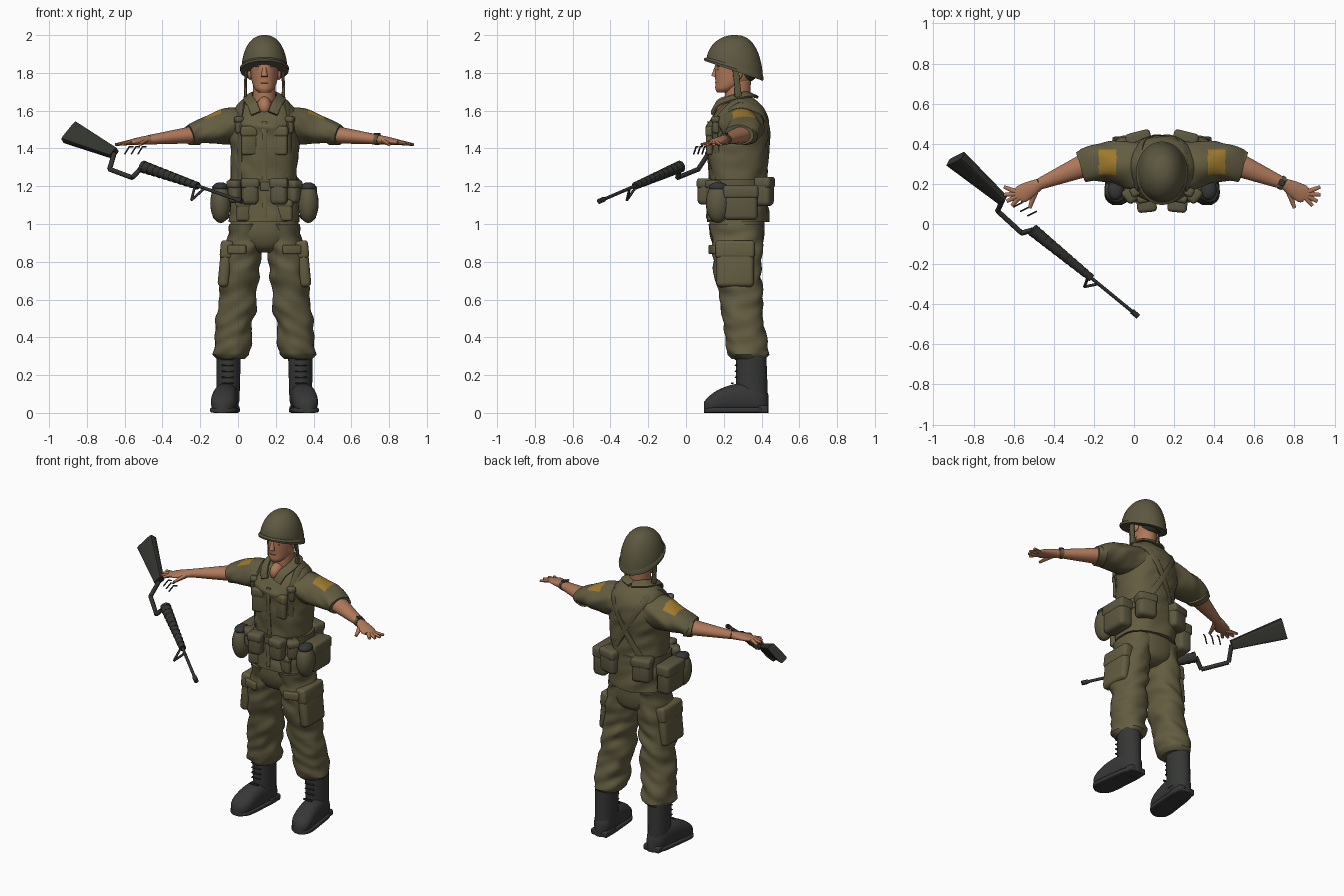
import bpy, bmesh, math
from math import sin, cos, pi, sqrt
from mathutils import Vector, Matrix, noise

if "Cube" in bpy.data.objects:
    bpy.data.objects.remove(bpy.data.objects["Cube"])


def paint(name, red, green, blue):
    material = bpy.data.materials.new(name)
    material.use_nodes = True
    material.diffuse_color = (red, green, blue, 1)
    shader = material.node_tree.nodes["Principled BSDF"]
    shader.inputs["Base Color"].default_value = material.diffuse_color
    shader.inputs["Roughness"].default_value = .8
    return material


CLOTH = paint("olive cloth", .125, .108, .052)
GEAR = paint("olive webbing", .11, .098, .052)
SKIN = paint("skin", .43, .19, .1)
LIPS = paint("lip brown", .26, .1, .06)
HAIR = paint("dark hair", .035, .03, .025)
BOOT = paint("black leather", .036, .038, .036)
METAL = paint("gunmetal", .033, .035, .028)
PATCH = paint("mustard patch", .34, .19, .025)
FRONT, BACK = -1, 1
UP, DEPTH = Vector((0, 0, 1)), Vector((0, 1, 0))
body_centre, world = Vector((.14, 0, 0)), Vector()
made = []


def finish(name, bm, material, mirror, place=body_centre):
    bmesh.ops.recalc_face_normals(bm, faces=bm.faces)
    mesh = bpy.data.meshes.new(name)
    bm.to_mesh(mesh)
    bm.free()
    mesh.materials.append(material)
    part = bpy.data.objects.new(name, mesh)
    part.location = place
    bpy.context.collection.objects.link(part)
    if mirror:
        part.modifiers.new("Mirror", 'MIRROR').use_mirror_merge = False
    made.append(part)
    return part


def steps(count):
    return [i / count for i in range(count + 1)]


def mix(start, end, f):
    return start + (end - start) * f


def smooth(stations, count=5):
    # smooth curve through the stations
    padded = [stations[0], *stations, stations[-1]]
    result = []
    for before, start, end, after in zip(padded, padded[1:], padded[2:], padded[3:]):
        for f in steps(count)[:-1]:
            ease, ramp = f * f * (3 - 2 * f), f * (1 - f)
            result.append([mix(s, e, ease) + ramp / 2 * ((1 - f) * (e - b) - f * (a - s))
                           for b, s, e, a in zip(before, start, end, after)])
    return result + [stations[-1]]


def loft(name, stations, material, up=UP, along=None, sides=28, power=2, folds=0,
         mirror=False, place=body_centre, bend=None):
    # skin over rings given as x, y, z, half width, half height
    centres = [Vector(s[:3]) for s in stations]
    bm = bmesh.new()
    rings = []
    for i, (centre, station) in enumerate(zip(centres, stations)):
        axis = along or (centres[min(i + 1, len(centres) - 1)] - centres[max(i - 1, 0)]).normalized()
        across = (up(centre) if callable(up) else up).cross(axis).normalized()
        above = axis.cross(across)
        ring = []
        for j in range(sides):
            turn = math.tau * (j + .5) / sides
            c, s = (math.copysign(abs(v) ** (2 / power), v) for v in (cos(turn), sin(turn)))
            offset = across * station[3] * c + above * station[4] * s
            point = centre + offset
            if folds:
                stretched = Vector((point.x * 9, point.y * 9, point.z * 16 + point.x * 8))
                point += offset.normalized() * folds * noise.noise(stretched)
            ring.append(bm.verts.new(bend(point) if bend else point))
        rings.append(ring)
    for lower, upper in zip(rings, rings[1:]):
        for j in range(sides):
            bm.faces.new((lower[j - 1], lower[j], upper[j], upper[j - 1]))
    bm.faces.new(rings[0])
    bm.faces.new(rings[-1])
    return finish(name, bm, material, mirror, place)


def column(name, levels, material, **options):
    # upright loft from z, centre y, half width, half depth
    return loft(name, [(0, y, z, w, d) for z, y, w, d in levels], material, up=DEPTH, along=UP, **options)


def taper(name, start, end, first, last, material, **options):
    return loft(name, [(*start, *first), (*end, *last)], material, **options)


def box(name, centre, size, material, turn=0, lean=0, bevel=.01, mirror=True):
    bm = bmesh.new()
    bmesh.ops.create_cube(bm, size=1)
    bmesh.ops.scale(bm, vec=size, verts=bm.verts)
    bmesh.ops.bevel(bm, geom=bm.edges[:], offset=min(bevel, min(size) * .4), segments=3,
                    profile=.5, affect='EDGES')
    bm.transform(Matrix.Translation(centre) @ Matrix.Rotation(turn, 4, 'Z') @ Matrix.Rotation(lean, 4, 'Y'))
    finish(name, bm, material, mirror)


def ball(name, centre, radii, material, mirror=False):
    bm = bmesh.new()
    bmesh.ops.create_uvsphere(bm, u_segments=20, v_segments=12, radius=1)
    bm.transform(Matrix.Translation(centre) @ Matrix.Diagonal((*radii, 1)))
    finish(name, bm, material, mirror)


def pouch(name, centre, size, turn=0, lean=0, material=GEAR):
    width, depth, height = size
    box(name, centre, size, material, turn, lean, bevel=.025)
    lift = Matrix.Rotation(lean, 3, 'Y') @ UP * height / 3
    box(name + "_flap", Vector(centre) + lift, (width + .008, depth + .008, height * .4), material, turn, lean,
        bevel=.018)


# Jacket: nipped waist, flared hem, rounded shoulders, neckline lower in front
CHEST_Y = .275


def girth(z):
    shoulder = sqrt(1 - max(0, (z - 1.5) / .19) ** 2)
    depth = .15 + .06 * abs(z - 1.25)
    return (depth + .025) * shoulder, depth * shoulder


def neckline(point):
    point.z -= 3 * max(0, point.z - 1.5) * max(0, CHEST_Y - point.y)
    return point


def on_jacket(x, z, side):
    width, depth = girth(z)
    return neckline(Vector((x, CHEST_Y + side * depth * sqrt(max(0, 1 - (x / width) ** 2)), z)))


def outward(point):
    return point - Vector((0, CHEST_Y, min(point.z, 1.5)))


def ribbon(name, points, width, material, thick=.006, mirror=True):
    loft(name, smooth([(*p, width, thick) for p in points]), material, up=outward,
         sides=12, power=5, mirror=mirror)


column("jacket", [(z, CHEST_Y, *girth(z)) for z in [mix(1.01, 1.68, f) for f in steps(40)]], CLOTH,
       power=2.2, sides=48, folds=.012, bend=neckline)
ribbon("button_placket", [on_jacket(0, mix(1.03, 1.58, f), FRONT) for f in steps(5)], .014, CLOTH, mirror=False)
ribbon("collar", [(0, .36, 1.68), (.075, .32, 1.685), (.085, .24, 1.665), (.065, .17, 1.635), (.045, .14, 1.585)],
       .027, CLOTH, thick=.008)
pouch("chest_pocket", on_jacket(.08, 1.44, FRONT), (.085, .035, .15), turn=-.2, material=CLOTH)
pouch("skirt_pocket", on_jacket(.1, 1.07, FRONT), (.1, .035, .11), turn=-.3, material=CLOTH)


# Sleeves with painted shoulder patches
def sleeve_ring(f):
    top, bottom = 1.615 - .095 * f * f, 1.425
    return (mix(.1, .39, f), .288 + .018 * sin(pi * f), (top + bottom) / 2, .13 - .05 * f, (top - bottom) / 2)


sleeve = loft("sleeve", [sleeve_ring(f) for f in steps(50)], CLOTH, sides=48, folds=.015, mirror=True)
sleeve.data.materials.append(PATCH)
for face in sleeve.data.polygons:
    x, y, z = face.center
    face.material_index = int(.228 < x < .315 and .245 < y < .372 and z > 1.53)

# Arms and hands
elbow, wrist, palm = Vector((.355, .305, 1.475)), Vector((.61, .2, 1.446)), Vector((.7, .15, 1.434))
taper("rolled_cuff", elbow, elbow.lerp(wrist, .17), (.084, .058), (.077, .052), CLOTH, mirror=True)
taper("forearm", elbow, wrist, (.063, .048), (.029, .025), SKIN, mirror=True)
loft("palm", smooth([(*wrist, .028, .024), (*wrist.lerp(palm, .5), .04, .021), (*palm, .045, .015),
                     (*wrist.lerp(palm, 1.2), .035, .011)]), SKIN, mirror=True)
for k in range(4):
    spread = .38 - .42 * k
    reach = Vector((cos(spread), sin(spread), -.15))
    taper("finger", palm + reach * .02, palm + reach * (.095 - .006 * k), (.015, .013), (.009, .007),
          SKIN, sides=10, mirror=True)
taper("thumb", (.63, .17, 1.44), (.66, .08, 1.42), (.018, .015), (.009, .007), SKIN, sides=10, mirror=True)
taper("watch_band", elbow.lerp(wrist, .92), elbow.lerp(wrist, .99), (.036, .03), (.034, .029), GEAR)
box("watch_face", wrist.lerp(elbow, .05) + UP * .03, (.03, .03, .01), METAL, turn=-.4, mirror=False)

# Head
column("neck", [(1.58, .27, .06, .065), (1.77, .275, .06, .07)], SKIN)
ball("open_collar_skin", (0, .21, 1.62), (.04, .06, .055), SKIN)
column("head", smooth([(1.695, .2, .028, .035), (1.715, .213, .05, .058), (1.75, .245, .066, .09),
                       (1.8, .262, .074, .109), (1.86, .27, .077, .113), (1.94, .27, .06, .09)]), SKIN)
taper("nose", (0, .165, 1.84), (0, .148, 1.78), (.008, .01), (.018, .015), SKIN, up=DEPTH, sides=14)
ball("ear", (.077, .275, 1.795), (.012, .024, .032), SKIN, mirror=True)
box("brow", (.033, .169, 1.835), (.036, .012, .007), LIPS, turn=.2)
box("eye", (.031, .168, 1.818), (.024, .008, .007), LIPS, turn=.2)
box("mouth", (0, .16, 1.748), (.04, .012, .008), LIPS, mirror=False)
ball("hair", (0, .315, 1.81), (.07, .068, .06), HAIR)


# Helmet: rounded dome whose rim tilts down toward the back
def tilt(point):
    point.z += (.255 - point.y) * 1.8 * (2 - point.z)
    return point


column("helmet_shell", [(1.81 + .19 * sin(a), .258, .122 * cos(a) ** .85, .15 * cos(a) ** .85)
                        for a in [f * 1.56 for f in steps(20)]], GEAR, sides=40, bend=tilt)
column("helmet_rim", [(1.81, .253, .128, .156), (1.825, .253, .13, .158), (1.84, .255, .12, .148)],
       GEAR, sides=40, bend=tilt)
ribbon("chin_strap", [(.095, .262, 1.82), (.1, .27, 1.75), (.1, .28, 1.67)], .016, GEAR)
box("strap_buckle", (.1, .27, 1.7), (.014, .03, .05), GEAR)

# Trousers, gathered at the boot
column("hips", smooth([(.85, .275, .06, .08), (.88, .275, .13, .125), (.95, .27, .185, .146), (1.05, .27, .17, .145)]),
       CLOTH, sides=40, power=2.3)
leg = []
for f in steps(60):
    gather = 1 - .2 * max(0, 1 - 30 * f)
    leg.append((mix(.18, .092, f), .27 + .065 * (1 - f) ** 2, mix(.285, 1, f),
                .097 * gather, (.106 + .043 * f * f) * gather))
loft("trouser_leg", leg, CLOTH, up=DEPTH, along=UP, sides=36, power=2.2, folds=.02, mirror=True)
pouch("cargo_pocket", (.208, .26, .785), (.06, .2, .24), lean=-.1, material=CLOTH)
box("hip_pocket_flap", (.145, .145, .865), (.1, .03, .05), CLOTH, turn=.3)


# Boots: one rounded outline shared by upper and sole
def shoe(name, height, margin, power):
    outline = []
    for f in steps(24):
        end = sqrt(max(.1, 1 - abs(2 * f - 1) ** 6))
        half = height(f) * mix(.6, 1, end)
        outline.append((mix(.188, .224, f), mix(.437, .095, f), half, (.06 + .01 * f + margin) * end, half))
    loft(name, outline, BOOT, along=-DEPTH, power=power, mirror=True)


shoe("boot_foot", lambda f: .065 + .018 * sin(pi * f) - .025 * f * f, 0, 2.5)
shoe("boot_sole", lambda f: .015, .005, 5)
box("boot_heel", (.19, .385, .02), (.115, .1, .04), BOOT)
taper("boot_shaft", (.192, .35, .06), (.19, .345, .33), (.06, .085), (.066, .08), BOOT,
      up=DEPTH, along=UP, mirror=True)
for k in range(6):
    box("boot_lace", (.194, .265 - max(0, 2 - k) * .02, .125 + k * .032), (.065, .014, .008), METAL)

# Belt, braces and pouches
column("belt", [(z, .27, .188, .158) for z in (1.17, 1.235)], GEAR, sides=40, power=2.3)
box("belt_buckle", (0, .11, 1.2), (.045, .012, .045), GEAR, mirror=False)
ribbon("brace", [on_jacket(.13, mix(1.23, 1.56, f), FRONT) for f in steps(3)] + [Vector((.115, .275, 1.65))]
       + [on_jacket(mix(.105, -.1, f), mix(1.59, 1.23, f), BACK) for f in steps(4)], .018, GEAR, thick=.008)
pouch("brace_pouch", on_jacket(.135, 1.535, FRONT), (.04, .04, .09), turn=-.5)
pouch("ammo_pouch", (.077, .1, 1.17), (.09, .075, .135), turn=-.1)
pouch("small_pouch", (.158, .145, 1.17), (.06, .07, .12), turn=-.7)
pouch("side_pouch", (.23, .29, 1.11), (.09, .18, .18))
ball("canteen_cover", (.232, .17, 1.11), (.055, .065, .105), GEAR, mirror=True)
ball("canteen_cap", (.232, .17, 1.195), (.04, .05, .026), BOOT, mirror=True)
pouch("back_pouch", (.115, .415, 1.17), (.12, .085, .15), turn=-.25)

# Rifle, set out along the line from handguard to muzzle
butt, neck = Vector((-.89, .325, 1.485)), Vector((-.655, .12, 1.375))
guard, muzzle = Vector((-.505, -.03, 1.304)), Vector((.02, -.46, 1.12))
grip = Vector((-.2, -.55, -.8))
sight = guard.lerp(muzzle, .53)


def gun(name, start, end, first, last, **options):
    taper(name, start, end, first, last, METAL, up=grip, place=world, **options)


def rod(name, points, radius):
    for start, end in zip(points, points[1:]):
        gun(name, start, end, (radius, radius), (radius, radius), sides=10)


gun("rifle_stock", butt, neck, (.026, .064), (.02, .028), sides=16, power=7)
rod("rifle_frame", [neck, Vector((-.68, .065, 1.29)), Vector((-.56, -.045, 1.245)), guard], .013)
gun("rifle_handguard", guard, sight, (.031, .031), (.019, .019))
for f in steps(10):
    rod("handguard_rib", [guard.lerp(sight, f), guard.lerp(sight, f + .05)], mix(.033, .021, f))
rod("rifle_barrel", [sight, muzzle], .009)
rod("rifle_muzzle", [sight.lerp(muzzle, .88), muzzle], .014)
rod("front_sight", [sight, sight + grip * .1, sight.lerp(muzzle, .2)], .007)
for k in range(3):
    start = Vector((-.6 + .035 * k, .085 - .022 * k, 1.37))
    bend_point = start + Vector((.025, .013, .04))
    rod("trigger_guard_part", [start, bend_point, bend_point + Vector((.02, .01, 0))], .004)

# Smooth shading with sharp creases
bpy.ops.object.select_all(action='DESELECT')
for part in made:
    part.select_set(True)
bpy.context.view_layer.objects.active = made[0]
bpy.ops.object.shade_smooth_by_angle(angle=math.radians(40))
